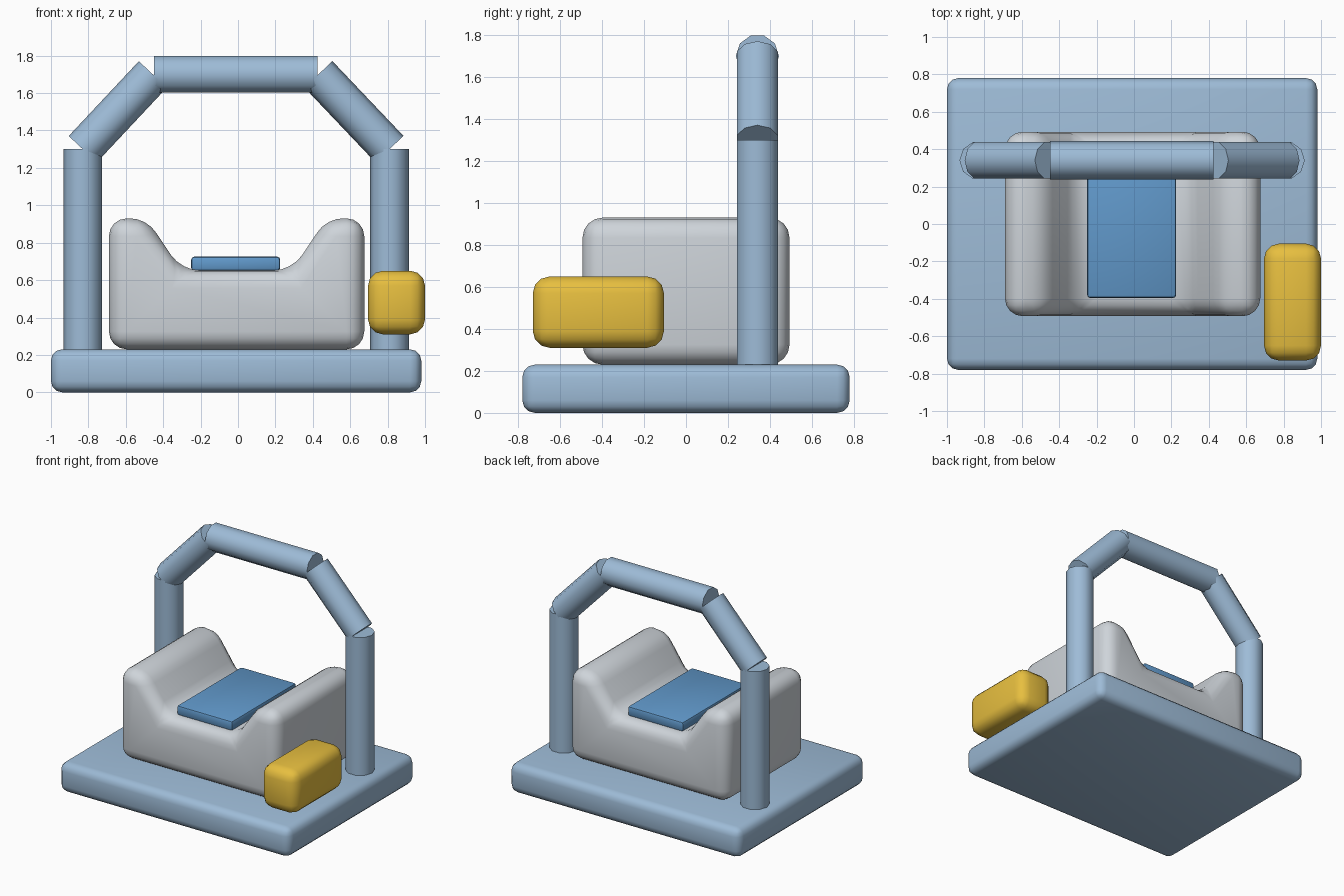
import bpy, bmesh, math
from mathutils import Vector, Matrix

if "Cube" in bpy.data.objects:
    bpy.data.objects.remove(bpy.data.objects["Cube"])


def material(name, rgb):
    m = bpy.data.materials.new(name)
    m.diffuse_color = (*rgb, 1)
    m.use_nodes = True
    m.node_tree.nodes["Principled BSDF"].inputs["Base Color"].default_value = m.diffuse_color
    return m


frame_blue = material("frame_blue", (0.34, 0.50, 0.68))
pad_blue = material("pad_blue", (0.12, 0.32, 0.60))
shell_grey = material("shell_grey", (0.62, 0.66, 0.70))
box_yellow = material("box_yellow", (0.80, 0.52, 0.05))


def finish(bm, name, mat, bevel=0, segments=3, angle=35):
    bmesh.ops.recalc_face_normals(bm, faces=bm.faces[:])
    me = bpy.data.meshes.new(name)
    bm.to_mesh(me)
    bm.free()
    me.materials.append(mat)
    ob = bpy.data.objects.new(name, me)
    bpy.context.collection.objects.link(ob)
    if bevel:
        b = ob.modifiers.new("Bevel", 'BEVEL')
        b.width, b.segments = bevel, segments
        b.limit_method = 'ANGLE'
        b.angle_limit = math.radians(30)
    bpy.ops.object.select_all(action='DESELECT')
    ob.select_set(True)
    bpy.context.view_layer.objects.active = ob
    if bevel:
        bpy.ops.object.modifier_apply(modifier="Bevel")
    bpy.ops.object.shade_smooth_by_angle(angle=math.radians(angle))
    return ob


def prism(name, outline, y0, y1, mat, bevel, segments):
    """Extrude an x/z outline along y and round its edges."""
    bm = bmesh.new()
    face = bm.faces.new([bm.verts.new((x, y0, z)) for x, z in outline])
    new = bmesh.ops.extrude_face_region(bm, geom=[face])["geom"]
    bmesh.ops.translate(bm, vec=(0, y1 - y0, 0),
                        verts=[v for v in new if isinstance(v, bmesh.types.BMVert)])
    return finish(bm, name, mat, bevel, segments)


def box(name, x0, x1, y0, y1, z0, z1, mat, bevel, segments=3):
    return prism(name, [(x0, z0), (x1, z0), (x1, z1), (x0, z1)],
                 y0, y1, mat, bevel, segments)


def tube(name, a, b, mat, radius=0.103, sides=10, spin=0):
    """Ten-sided tube between two x/z points in the arch plane."""
    p, q = Vector((a[0], 0.34, a[1])), Vector((b[0], 0.34, b[1]))
    d = q - p
    rot = Matrix.Rotation(math.atan2(d.x, d.z), 4, 'Y')
    turn = Matrix.Rotation(math.radians(90 + spin), 4, 'Z')
    bm = bmesh.new()
    bmesh.ops.create_cone(bm, cap_ends=True, segments=sides, radius1=radius,
                          radius2=radius, depth=d.length,
                          matrix=Matrix.Translation((p + q) / 2) @ rot @ turn)
    # put a corner of the tube on the y axis unless spun
    return finish(bm, name, mat, angle=40)


# Base slab
box("base", -1.0, 0.98, -0.78, 0.78, 0, 0.23, frame_blue, 0.06)

# Cradle body with a dipped middle
cx = -0.0075
half = [(0.6825, 0.23), (0.6825, 0.93), (0.482, 0.93), (0.295, 0.652)]
outline = [(cx + x, z) for x, z in half] + [(cx - x, z) for x, z in reversed(half)]
prism("body", outline, -0.493, 0.493, shell_grey, 0.095, 4)

# Pad in the dip
box("pad", -0.25, 0.225, -0.395, 0.395, 0.65, 0.725, pad_blue, 0.015, 2)

# Side control box
box("side_box", 0.695, 1.0, -0.73, -0.105, 0.31, 0.65, box_yellow, 0.08)

# Arch: posts, slanted links and top bar
for side, foot, top in (("left", -0.83, -0.455), ("right", 0.81, 0.43)):
    tube(side + "_post", (foot, 0.2), (foot, 1.30), frame_blue)
    tube(side + "_slant", (foot, 1.30), (top, 1.70), frame_blue)
tube("top_bar", (-0.45, 1.70), (0.425, 1.70), frame_blue, spin=90)
